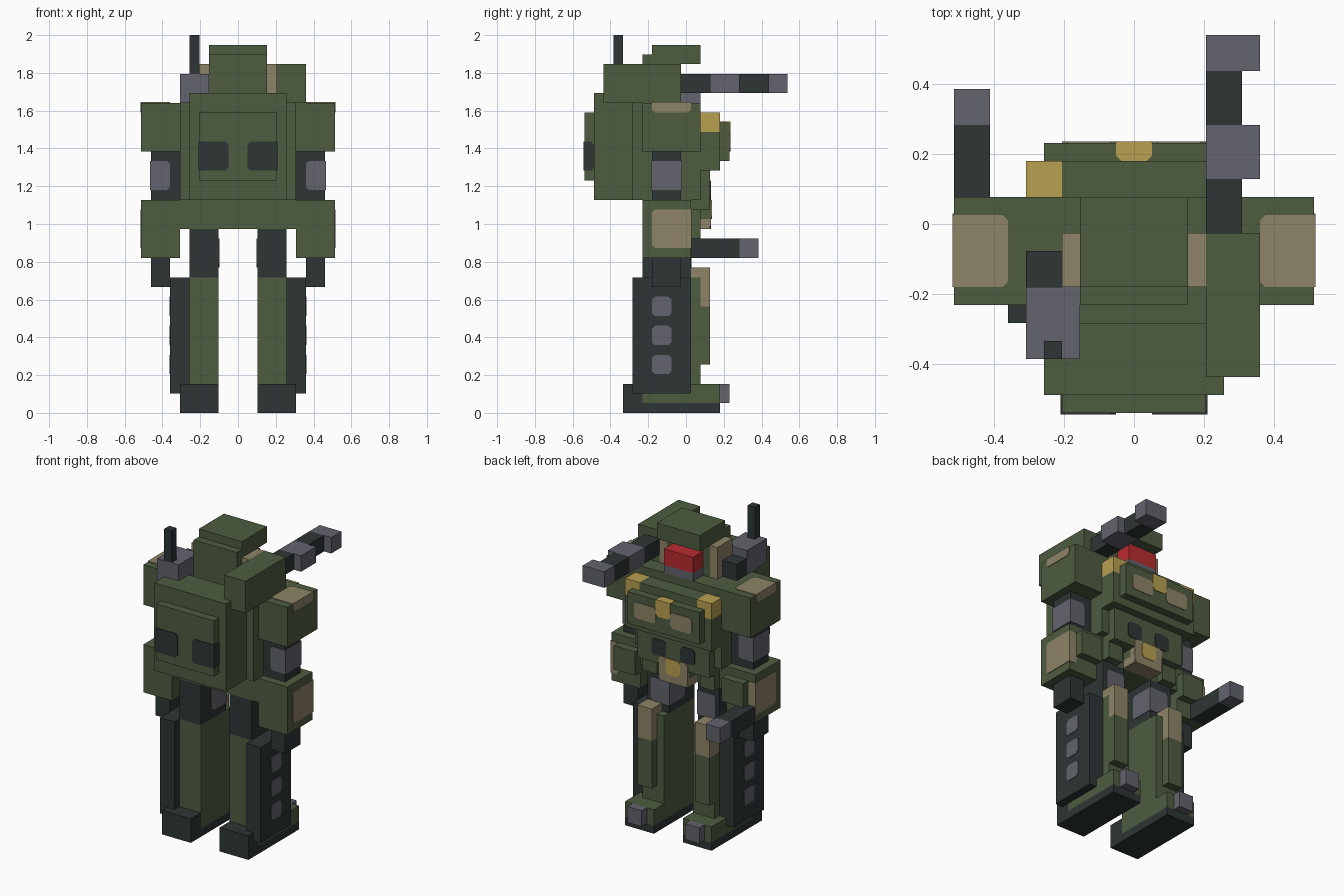
import bpy
import bmesh
from mathutils import Vector

if "Cube" in bpy.data.objects:
    bpy.data.objects.remove(bpy.data.objects["Cube"], do_unlink=True)

UNIT = 2 / 39                       # one block
ORIGIN = Vector((0, 10.5, 0))       # depth is counted from the rearmost block
PROUD = 0.08                        # how far painted patches stand out, in blocks


def material(name, hex_code):
    srgb = [c / 255 for c in bytes.fromhex(hex_code)]
    colour = [((c + 0.055) / 1.055) ** 2.4 for c in srgb] + [1]
    mat = bpy.data.materials.new(name)
    mat.use_nodes = True
    mat.diffuse_color = colour
    shader = mat.node_tree.nodes["Principled BSDF"]
    shader.inputs["Base Color"].default_value = colour
    shader.inputs["Roughness"].default_value = 0.8
    return mat


green = material("olive green", "4E5C40")
dark = material("dark slate", "2E3535")
grey = material("steel grey", "62636D")
tan = material("sand tan", "8E8467")
yellow = material("mustard yellow", "B8A050")
red = material("visor red", "BA2C30")

NORMALS = {s + a: Vector([(1 if s == "+" else -1) * (a == b) for b in "xyz"])
           for s in "+-" for a in "xyz"}


def box(name, mat, xs, ys, zs, paint=""):
    """Block between ranges; paint lists the sides on which it is a thin raised patch."""
    sides = [NORMALS[s] for s in paint.split()]
    bm = bmesh.new()
    bmesh.ops.create_cube(bm, size=1)
    low, high = map(Vector, zip(xs, ys, zs))
    if sides:
        # round the outline of the patch, but not where it wraps round an edge
        bm.normal_update()
        outline = [e for e in bm.edges
                   if not any(f.normal.dot(n) > 0.9 for f in e.link_faces for n in sides)]
    for v in bm.verts:
        v.co = Vector([h if c > 0 else l for c, l, h in zip(v.co, low, high)])
    for n in sides:
        for v in bm.verts:
            if (v.co - (low + high) / 2).dot(n) > 0:
                v.co += n * PROUD
    if sides:
        bmesh.ops.bevel(bm, geom=outline, offset=0.3, segments=1, affect="EDGES")
    for v in bm.verts:
        v.co = (v.co - ORIGIN) * UNIT
    bmesh.ops.recalc_face_normals(bm, faces=bm.faces)
    mesh = bpy.data.meshes.new(name)
    bm.to_mesh(mesh)
    bm.free()
    mesh.materials.append(mat)
    obj = bpy.data.objects.new(name, mesh)
    bpy.context.collection.objects.link(obj)


def pair(name, mat, xs, ys, zs, paint=""):
    """Block on the left side and its mirror image on the right."""
    box("left_" + name, mat, xs, ys, zs, paint)
    flipped = paint.translate(str.maketrans("", ""))
    if "x" in paint:
        flipped = " ".join(("-" if s[0] == "+" else "+") + "x" if s[1] == "x" else s
                           for s in paint.split())
    box("right_" + name, mat, (-xs[1], -xs[0]), ys, zs, flipped)


# Torso and backpack
box("torso", green, (-6, 6), (5, 12), (22, 32))
box("waist", green, (-6, 6), (6, 11), (19, 22))
box("backpack", green, (-5, 5), (1, 5), (22, 33))
box("backpack_hatch", green, (-4, 4), (0, 1), (24, 31))
pair("backpack_vent", dark, (1, 4), (0, 1), (25, 28), "+x -y")

# Chest
box("chest", green, (-6, 6), (12, 14), (25, 29))
box("chest_top", green, (-4, 4), (12, 14), (29, 31))
pair("collar_lamp", yellow, (4, 6), (12, 14), (29, 31))
box("chest_plate", green, (-5, 5), (14, 15), (26, 30))
box("chest_badge", yellow, (-1, 1), (14, 15), (28, 30), "+y +z")
pair("chest_patch", tan, (1, 4), (14, 15), (27, 29), "+y")

# Abdomen and belt
box("abdomen", green, (-5, 5), (11, 13), (21, 25))
pair("abdomen_window", dark, (1, 3), (12, 13), (22, 24), "+y")
pair("hip_flap", green, (3, 5), (11, 12), (19, 21))
box("belt_block", green, (-2, 2), (11, 13), (20, 21))
box("belt_base", tan, (-2, 2), (11, 13), (19, 20))
box("belt_patch", tan, (-2, 2), (12, 13), (19, 22), "+y")
box("belt_buckle", yellow, (-1, 1), (12, 13 + PROUD), (20, 22), "+y")

# Head
box("head", green, (-3, 3), (6, 10), (32, 37))
box("helmet", green, (-3, 3), (7, 12), (36, 38))
box("chin", grey, (-2, 2), (10, 12), (32, 33))
box("visor", red, (-2, 2), (10, 12), (33, 35))
pair("ear", tan, (3, 4), (7, 10), (32, 36))

# Shoulder cannon
box("cannon_body", green, (4, 7), (2, 10), (32, 36))
for part, start in (("inner", 10), ("outer", 16)):
    box(part + "_barrel", dark, (4, 6), (start, start + 3), (33, 35))
box("barrel_collar", grey, (4, 7), (13, 16), (33, 35))
box("muzzle", grey, (4, 7), (19, 21), (33, 35))

# Sensor pod with antenna
box("sensor_pod", grey, (-6, -3), (3, 7), (32, 35))
box("sensor_lens", dark, (-6, -4), (7, 9), (32, 34))
box("antenna", dark, (-5, -4), (3, 4), (35, 39))

# Arms
pair("shoulder", green, (6, 10), (6, 12), (27, 32))
pair("shoulder_patch", tan, (7, 10), (7, 11), (31, 32), "+x +z")
pair("elbow", dark, (6, 9), (7, 10), (22, 27))
pair("elbow_band", grey, (7, 9), (7, 10), (23, 26), "+x +y -y")
pair("forearm", green, (6, 10), (6, 11), (16, 22))
pair("forearm_patch", tan, (9, 10), (7, 11), (17, 21), "+x +y")
pair("forearm_pad", green, (6, 9), (11, 12), (18, 21))
pair("hand", dark, (7, 9), (7, 10), (13, 16))
box("wrist_gun", dark, (-10, -8), (11, 16), (16, 18))
box("wrist_gun_muzzle", grey, (-10, -8), (16, 18), (16, 18))

# Legs
pair("thigh", dark, (2, 5), (6, 11), (14, 19))
pair("thigh_patch", grey, (2, 4.5), (8, 11), (15, 18), "-x +y")
pair("lower_leg", green, (2, 5), (6, 12), (3, 14))
pair("shin_guard", green, (3, 5), (11, 13), (5, 11))
pair("knee", tan, (3, 5), (11, 13), (11, 15))
pair("leg_panel", dark, (5, 7), (5, 11), (2, 14))
for label, bottom in (("upper", 10), ("middle", 7), ("lower", 4)):
    pair(label + "_panel_stud", grey, (6, 7), (7, 9), (bottom, bottom + 2), "+x")

# Feet
pair("sole", dark, (2, 6), (4, 14), (0, 1))
pair("heel", dark, (2, 6), (4, 6), (1, 3))
pair("foot", green, (2, 6), (6, 14), (1, 3))
pair("toe", grey, (3, 5), (14, 15), (1, 3))
